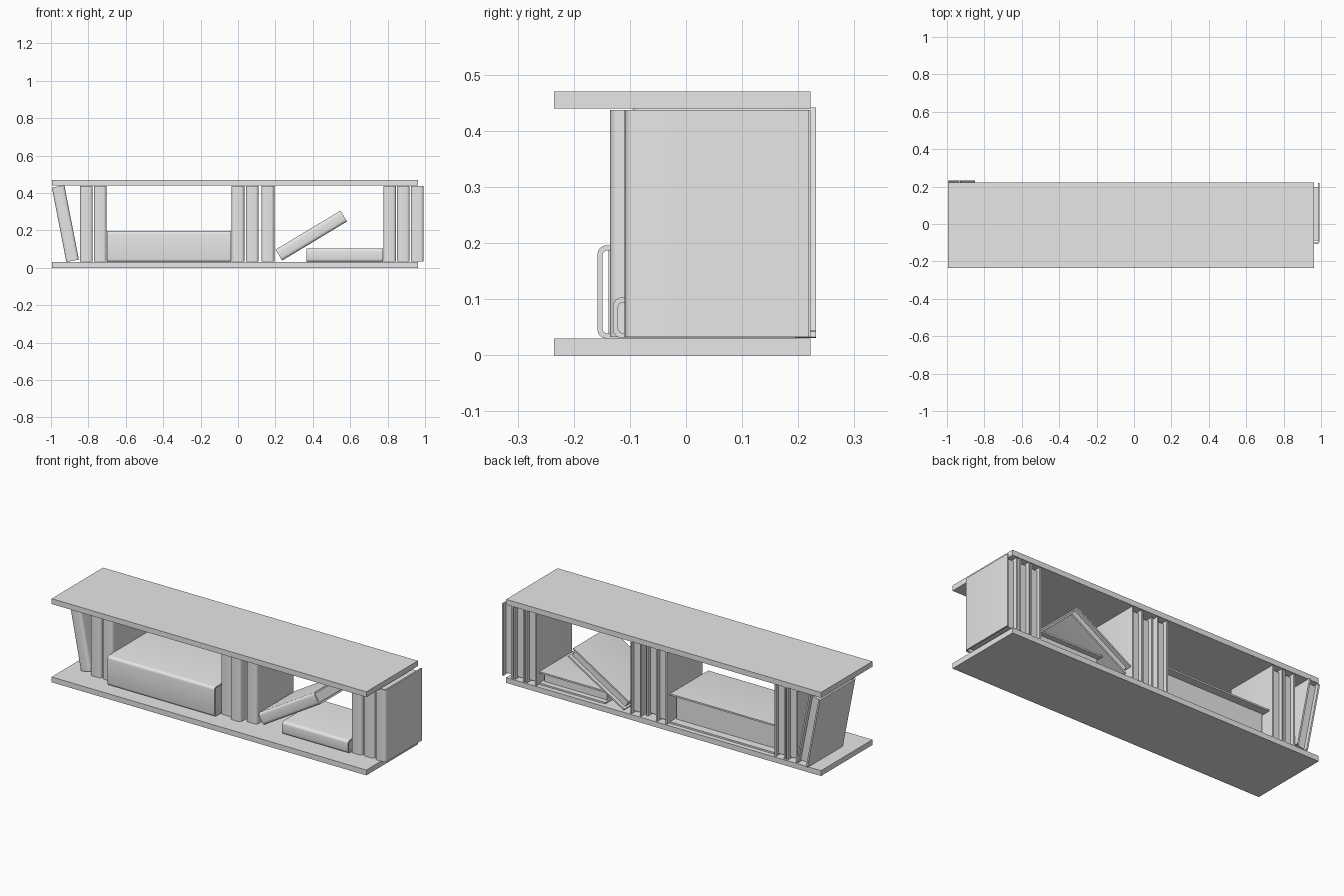
import bpy, bmesh, math
from mathutils import Matrix, Vector

if "Cube" in bpy.data.objects:
    bpy.data.objects.remove(bpy.data.objects["Cube"], do_unlink=True)

grey = bpy.data.materials.new("plain_grey")
grey.use_nodes = True
grey.diffuse_color = (0.8, 0.8, 0.8, 1)
grey.node_tree.nodes["Principled BSDF"].inputs["Base Color"].default_value = (0.8, 0.8, 0.8, 1)


def finish(name, bm):
    bmesh.ops.recalc_face_normals(bm, faces=bm.faces)
    mesh = bpy.data.meshes.new(name)
    bm.to_mesh(mesh)
    bm.free()
    mesh.materials.append(grey)
    obj = bpy.data.objects.new(name, mesh)
    bpy.context.collection.objects.link(obj)
    return obj


def add_box(bm, lo, hi):
    lo, hi = Vector(lo), Vector(hi)
    matrix = Matrix.Translation((lo + hi) / 2) @ Matrix.Diagonal((*(hi - lo), 1))
    bmesh.ops.create_cube(bm, size=1, matrix=matrix)


def spine_arc(half, front, radius):
    """Rounded U outline, from the left fore-edge side to the right."""
    points = []
    for side, start in ((-1, 180), (1, 270)):
        for step in range(5):
            a = math.radians(start + step * 22.5)
            points.append((side * (half - radius) + radius * math.cos(a),
                           front + radius + radius * math.sin(a)))
    return points


def book(name, x, z, front, back, thick=0.068, tall=0.405, lean=0, recess=0.022):
    """Cover wrapped around a recessed page block, spine towards the front."""
    bm = bmesh.new()
    half, wall = thick / 2, 0.009
    outer = [(-half, back)] + spine_arc(half, front, 0.016) + [(half, back)]
    inner = [(-half + wall, back)] + spine_arc(half - wall, front + wall, 0.009) + [(half - wall, back)]
    # Cover: U-shaped strip extruded along the height
    out_v = [bm.verts.new((px, py, -tall / 2)) for px, py in outer]
    in_v = [bm.verts.new((px, py, -tall / 2)) for px, py in inner]
    faces = [bm.faces.new((out_v[i], out_v[i + 1], in_v[i + 1], in_v[i])) for i in range(len(outer) - 1)]
    solid = bmesh.ops.extrude_face_region(bm, geom=faces, use_keep_orig=True)
    top = [v for v in solid["geom"] if isinstance(v, bmesh.types.BMVert)]
    bmesh.ops.translate(bm, verts=top, vec=(0, 0, tall))
    # Pages
    w, h = half - wall, tall / 2 - 0.01
    add_box(bm, (-w, front + 0.02, -h), (w, back - recess, h))
    obj = finish(name, bm)
    obj.location = (x, 0, z)
    obj.rotation_euler.y = math.radians(lean)
    bpy.ops.object.select_all(action='DESELECT')
    obj.select_set(True)
    bpy.context.view_layer.objects.active = obj
    bpy.ops.object.shade_smooth_by_angle(angle=math.radians(35))


# Shelf boards
for name, z in (("bottom_board", 0), ("top_board", 0.44)):
    bm = bmesh.new()
    add_box(bm, (-0.995, -0.235, z), (0.963, 0.222, z + 0.03))
    finish(name, bm)

# Upright books: x centre, front, back
uprights = [(-0.811, -0.11, 0.218), (-0.737, -0.11, 0.218),
            (0, -0.11, 0.218), (0.076, -0.135, 0.193), (0.16, -0.11, 0.218),
            (0.811, -0.11, 0.218), (0.884, -0.105, 0.222), (0.959, -0.108, 0.218)]
for i, (x, front, back) in enumerate(uprights, 1):
    book(f"upright_book_{i}", x, 0.235, front, back)

# Leaning, tilted and lying books
book("leaning_book", -0.923, 0.236, -0.095, 0.232, lean=-11)
book("tilted_book", 0.392, 0.172, -0.11, 0.218, lean=59)
book("flat_book", 0.571, 0.067, -0.13, 0.195, thick=0.073, tall=0.41, lean=90, recess=0.03)
book("thick_flat_book", -0.369, 0.113, -0.158, 0.195, thick=0.166, tall=0.665, lean=90, recess=0.045)
